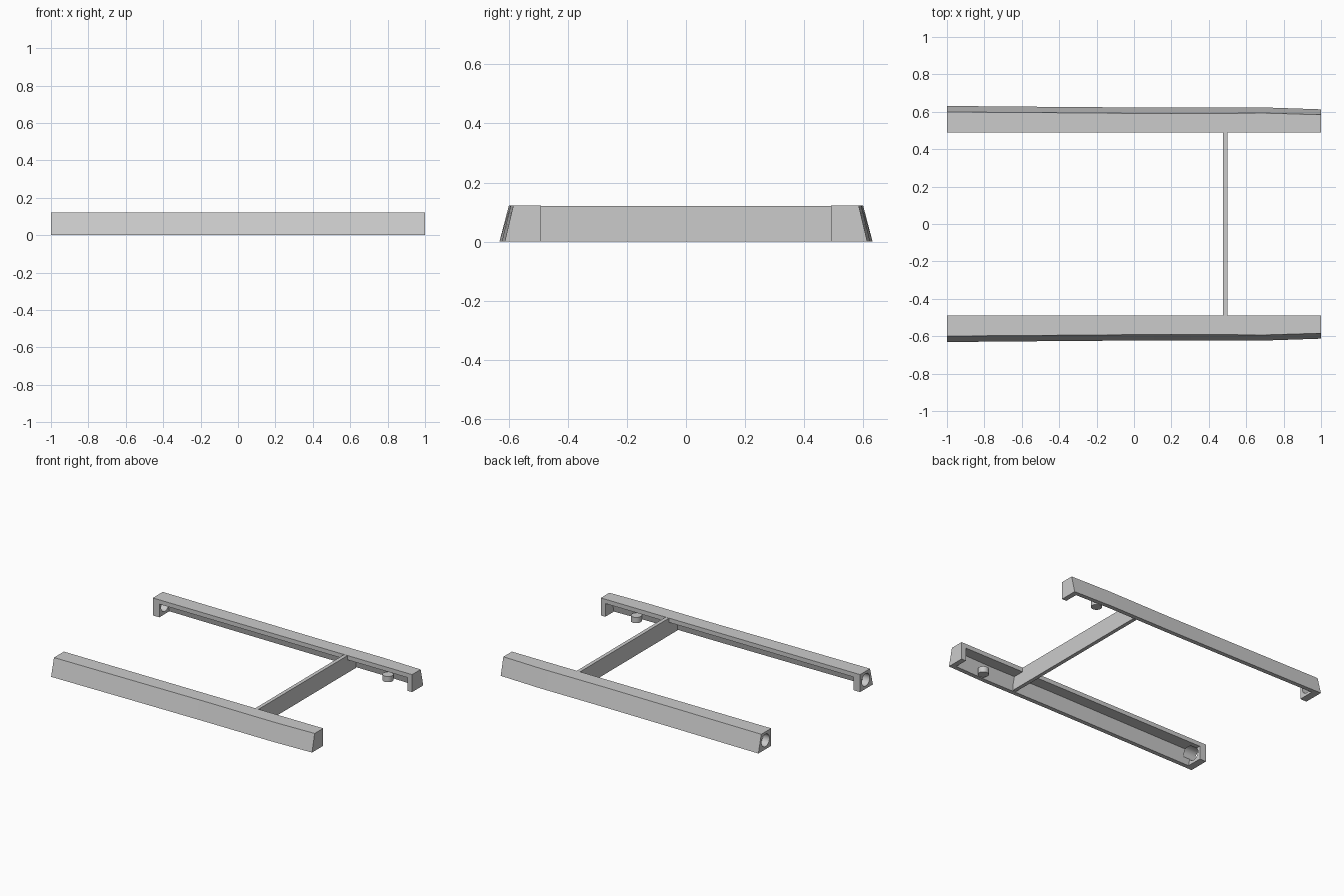
import bpy, bmesh, math
from mathutils import Matrix

if "Cube" in bpy.data.objects:
    bpy.data.objects.remove(bpy.data.objects["Cube"])

H = 0.122          # frame height
INNER = 0.49       # inner edge of the rails
WALL = 0.03        # wall and top plate thickness

grey = bpy.data.materials.new("plain grey")
grey.diffuse_color = (0.6, 0.6, 0.6, 1)
grey.use_nodes = True
grey.node_tree.nodes["Principled BSDF"].inputs["Base Color"].default_value = grey.diffuse_color

# gently bowed outer edge: x, y at the bottom, y at the top
STATIONS = [(-1, .631, .599), (-.3, .625, .594), (.2, .622, .59),
            (.7, .623, .593), (1, .613, .584)]


def edge(x, z):
    """Outer y of the leaning wall at a given length and height."""
    for a, b in zip(STATIONS, STATIONS[1:]):
        if x <= b[0]:
            t = (x - a[0]) / (b[0] - a[0])
            low, top = (a[i] + (b[i] - a[i]) * t for i in (1, 2))
            return low + (top - low) * z / H


def finish(name, bm):
    bmesh.ops.recalc_face_normals(bm, faces=bm.faces)
    me = bpy.data.meshes.new(name)
    bm.to_mesh(me)
    bm.free()
    me.materials.append(grey)
    ob = bpy.data.objects.new(name, me)
    bpy.context.collection.objects.link(ob)
    return ob


def sweep(name, x0, x1, y_in, z0, z1, inset):
    """Four-sided bar following the bowed outer edge."""
    bm = bmesh.new()
    xs = [x0] + [s[0] for s in STATIONS[1:-1]] + [x1]
    rings = [[bm.verts.new(p) for p in (
        (x, y_in, z0), (x, edge(x, z0) - inset, z0),
        (x, edge(x, z1) - inset, z1), (x, y_in, z1))] for x in xs]
    for a, b in zip(rings, rings[1:]):
        for i in range(4):
            j = (i + 1) % 4
            bm.faces.new((a[i], a[j], b[j], b[i]))
    bm.faces.new(rings[0])
    bm.faces.new(rings[-1])
    return finish(name, bm)


def cylinder(name, loc, r, depth, axis="Z"):
    bm = bmesh.new()
    rot = Matrix.Rotation(math.pi / 2, 4, "Y") if axis == "X" else Matrix()
    bmesh.ops.create_cone(bm, cap_ends=True, segments=32, radius1=r, radius2=r,
                          depth=depth, matrix=Matrix.Translation(loc) @ rot)
    return finish(name, bm)


def select(ob):
    bpy.ops.object.select_all(action="DESELECT")
    ob.select_set(True)
    bpy.context.view_layer.objects.active = ob


def cut(ob, cutter):
    mod = ob.modifiers.new("cut", "BOOLEAN")
    mod.operation, mod.solver, mod.object = "DIFFERENCE", "EXACT", cutter
    select(ob)
    bpy.ops.object.modifier_apply(modifier=mod.name)
    bpy.data.objects.remove(cutter)


def mirror_y(ob):
    select(ob)
    bpy.ops.object.shade_smooth_by_angle(angle=math.radians(30))
    mod = ob.modifiers.new("mirror", "MIRROR")
    mod.use_axis = (False, True, False)


# side rails, hollow from below and inside, with a round hole in one end
rail = sweep("side_rails", -1, 1, INNER, 0, H, 0)
cut(rail, sweep("cavity", -.95, .965, .4, -.05, H - WALL, WALL))
cut(rail, cylinder("end_hole", (-1, .552, .062), .043, .2, "X"))
mirror_y(rail)

# small round feet below the rails
mirror_y(cylinder("round_feet", (.77, .552, .02), .035, .04))

# cross bar between the outer walls
bm = bmesh.new()
bmesh.ops.create_cube(bm, size=1, matrix=Matrix.Translation((.488, 0, H / 2 - .0005))
                      @ Matrix.Diagonal((.026, 1.17, H - .001, 1)))
finish("cross_bar", bm)
